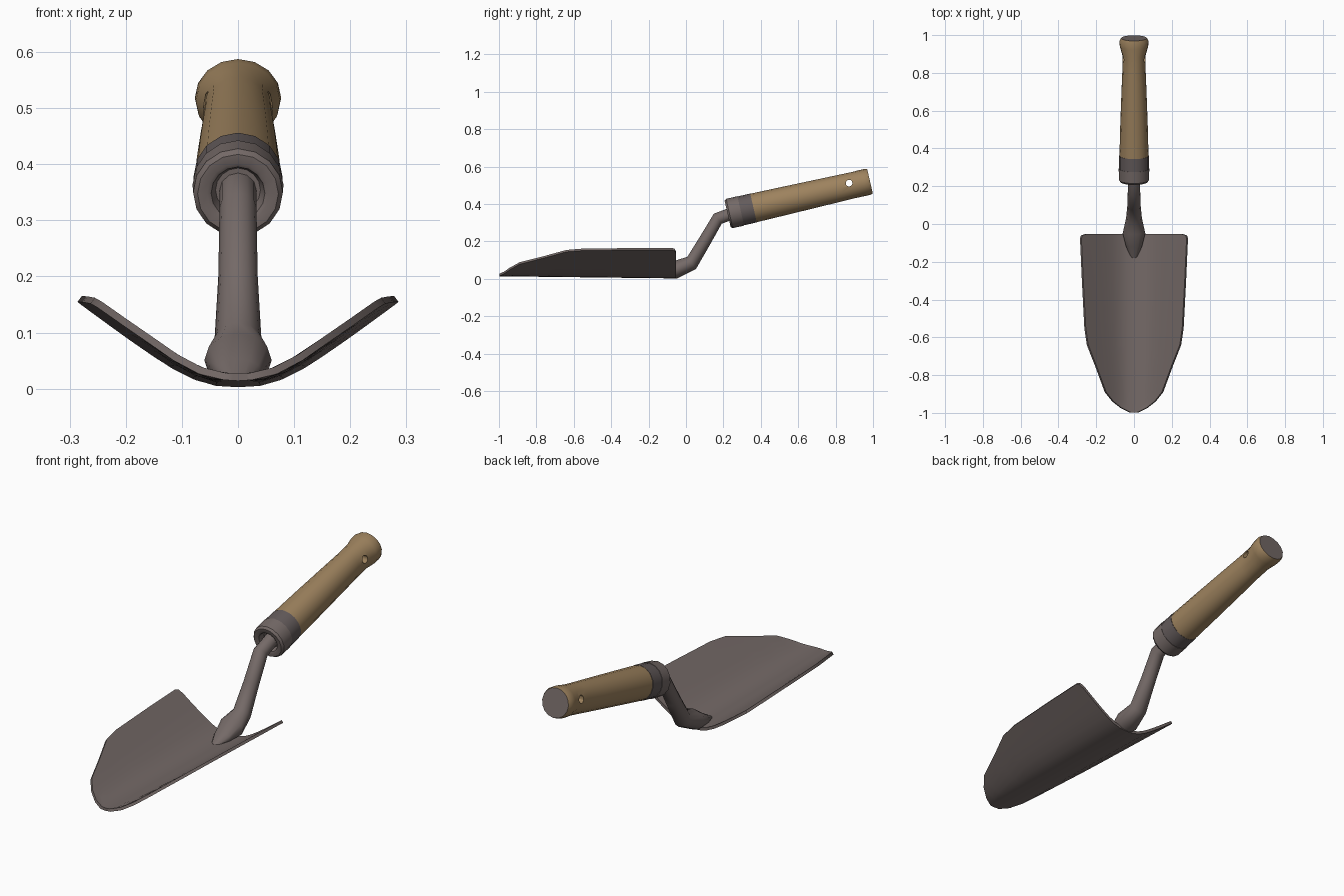
import bpy, bmesh, math
from mathutils import Vector

if "Cube" in bpy.data.objects:
    bpy.data.objects.remove(bpy.data.objects["Cube"])


def material(name, rgb):
    m = bpy.data.materials.new(name)
    m.diffuse_color = (*rgb, 1)
    m.use_nodes = True
    m.node_tree.nodes["Principled BSDF"].inputs["Base Color"].default_value = m.diffuse_color
    return m


METAL = material("grey_metal", (0.175, 0.142, 0.135))
DARK = material("dark_band", (0.125, 0.104, 0.104))
WOOD = material("wood", (0.34, 0.225, 0.112))


def finish(bm, name, mats, angle=35):
    bmesh.ops.recalc_face_normals(bm, faces=bm.faces)
    me = bpy.data.meshes.new(name)
    bm.to_mesh(me)
    bm.free()
    ob = bpy.data.objects.new(name, me)
    bpy.context.collection.objects.link(ob)
    for m in mats:
        me.materials.append(m)
    bpy.ops.object.select_all(action='DESELECT')
    ob.select_set(True)
    bpy.context.view_layer.objects.active = ob
    bpy.ops.object.shade_smooth_by_angle(angle=math.radians(angle))
    return ob


def lerp(table, x):
    for (a, va), (b, vb) in zip(table, table[1:]):
        if x <= b:
            return va + (vb - va) * (x - a) / (b - a)
    return table[-1][1]


def loft(rings, sides):
    """Skin elliptical rings (y, z, rx, rz, tilt in degrees), capped at both ends."""
    bm = bmesh.new()
    loops = []
    for y, z, rx, rz, tilt in rings:
        t = math.radians(tilt)
        loop = []
        for i in range(sides):
            a = 2 * math.pi * i / sides
            u = rz * math.sin(a)
            loop.append(bm.verts.new((rx * math.cos(a), y - u * math.sin(t), z + u * math.cos(t))))
        loops.append(loop)
    for p, q in zip(loops, loops[1:]):
        for i in range(sides):
            j = (i + 1) % sides
            bm.faces.new((p[i], p[j], q[j], q[i]))
    bm.faces.new(loops[0])
    bm.faces.new(loops[-1])
    return bm


# Blade: curved sheet following the outline (y, half width)
outline = [(-0.998, 0.025), (-0.975, 0.07), (-0.94, 0.115), (-0.89, 0.155), (-0.76, 0.203),
           (-0.64, 0.25), (-0.55, 0.263), (-0.3, 0.276), (-0.075, 0.286), (-0.06, 0.28), (-0.054, 0.26)]
dish = [(0, 0), (0.05, 0.003), (0.09, 0.018), (0.13, 0.04), (0.2, 0.088), (0.4, 0.233)]
bm = bmesh.new()
cols = 14
rows = []
for y, w in outline:
    f = -y
    row = []
    for i in range(cols + 1):
        x = w * (2 * i / cols - 1)
        row.append(bm.verts.new((x, y, 0.002 + 0.012 * f + lerp(dish, abs(x) * (1 + 0.09 * f)))))
    rows.append(row)
for p, q in zip(rows, rows[1:]):
    for i in range(cols):
        bm.faces.new((p[i], p[i + 1], q[i + 1], q[i]))
blade = finish(bm, "blade", [METAL])
if blade.data.polygons[0].normal.z < 0:
    blade.data.flip_normals()
sol = blade.modifiers.new("thickness", 'SOLIDIFY')
sol.thickness = 0.013
sol.offset = 1
bpy.ops.object.modifier_apply(modifier=sol.name)
bpy.ops.object.shade_smooth_by_angle(angle=math.radians(35))

# Neck: tang spreading into the blade, then rising to the handle
finish(loft([(-0.18, 0.012, 0.015, 0.006, 0), (-0.12, 0.03, 0.042, 0.024, 0),
             (-0.05, 0.051, 0.06, 0.048, 5), (0.03, 0.085, 0.042, 0.04, 35),
             (0.1, 0.202, 0.035, 0.034, 58), (0.17, 0.322, 0.033, 0.034, 38),
             (0.27, 0.359, 0.033, 0.033, 13)], 12), "neck", [METAL], 50)

# Handle parts share one tilted axis
TILT = 12.9
AXIS = Vector((math.cos(math.radians(TILT)), math.sin(math.radians(TILT))))
START = Vector((0.2225, 0.3475))


def along(stations):
    out = []
    for s, rx, rz in stations:
        p = START + AXIS * s
        out.append((p.x, p.y, rx, rz, TILT))
    return out


# Ferrule with a recessed mouth, and the darker band behind it
finish(loft(along([(0.03, 0.04, 0.04), (0.004, 0.048, 0.048), (0, 0.055, 0.055), (0, 0.072, 0.072),
                   (0.01, 0.08, 0.08), (0.072, 0.081, 0.081)]), 16), "ferrule", [METAL])
finish(loft(along([(0.072, 0.079, 0.079), (0.142, 0.079, 0.079)]), 16), "ferrule_band", [DARK])

# Wooden grip with a waist before the pommel, grey end face
bm = loft(along([(0.142, 0.077, 0.078), (0.3, 0.073, 0.076), (0.5, 0.066, 0.073),
                 (0.62, 0.061, 0.071), (0.69, 0.062, 0.07), (0.735, 0.075, 0.071),
                 (0.765, 0.077, 0.071), (0.781, 0.069, 0.067)]), 16)
bm.faces.ensure_lookup_table()
bm.faces[-1].material_index = 1
grip = finish(bm, "grip", [WOOD, METAL])

# Hanging hole drilled through the grip from side to side
bpy.ops.mesh.primitive_cylinder_add(vertices=12, radius=0.018, depth=0.4,
                                    location=(0, 0.872, 0.512), rotation=(0, math.pi / 2, 0))
cutter = bpy.context.object
cutter.name = "hole_cutter"
cutter.hide_render = True
cutter.data.materials.append(WOOD)
bpy.context.view_layer.objects.active = grip
cut = grip.modifiers.new("hole", 'BOOLEAN')
cut.operation = 'DIFFERENCE'
cut.solver = 'EXACT'
cut.object = cutter
bpy.ops.object.modifier_apply(modifier=cut.name)
bpy.data.objects.remove(cutter)
grip.select_set(True)
bpy.ops.object.shade_smooth_by_angle(angle=math.radians(35))
